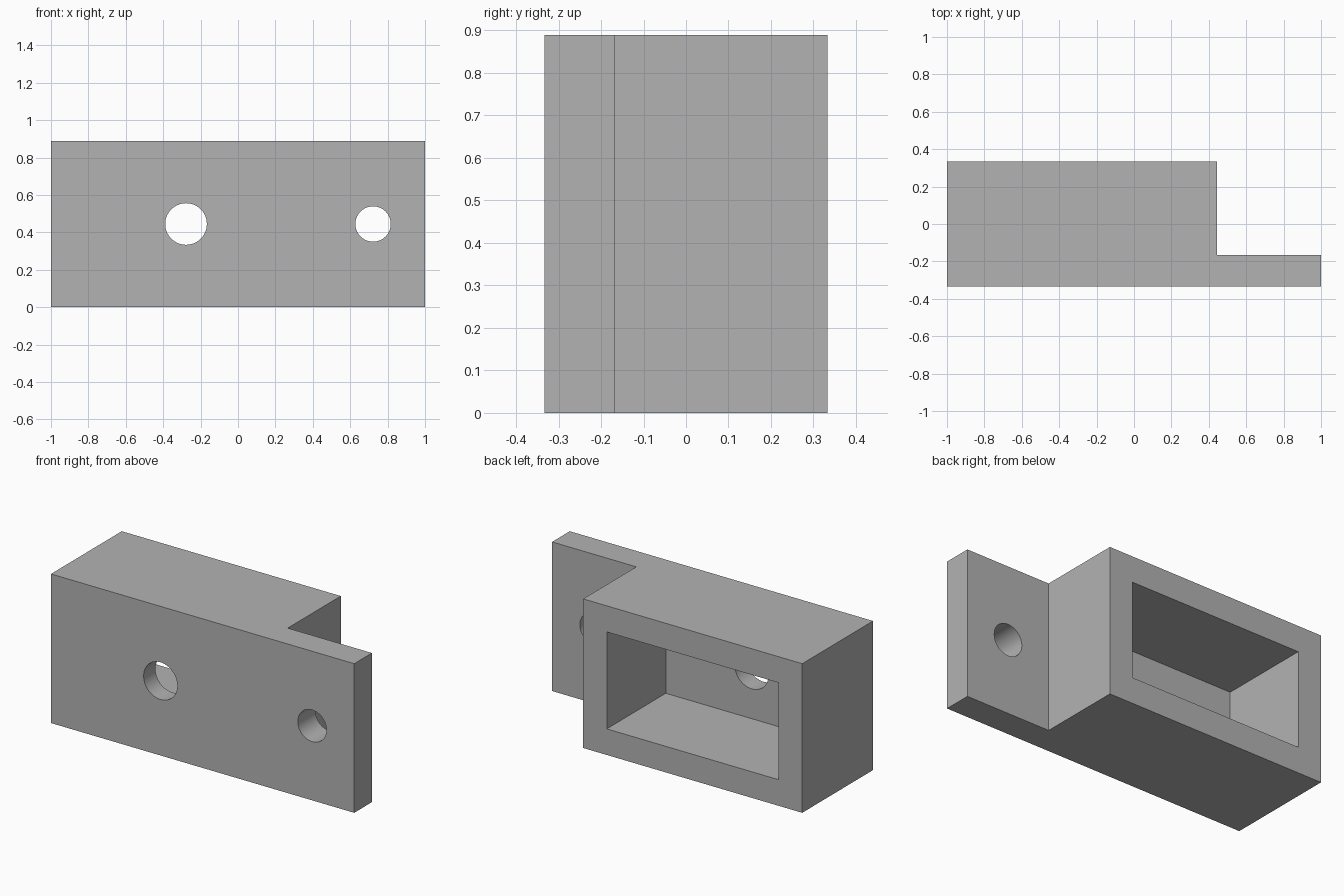
import bpy
import bmesh
import math
from mathutils import Matrix, Vector

if "Cube" in bpy.data.objects:
    bpy.data.objects.remove(bpy.data.objects["Cube"], do_unlink=True)

U = 2 / 36                      # one design unit; the part is 36 units long
LENGTH, DEPTH, HEIGHT = 36 * U, 12 * U, 16 * U
BOX_LENGTH, TAB = 26 * U, 3 * U
RIM, FLOOR = 2.8 * U, 2 * U
x0, x1, y0, y1 = -LENGTH / 2, LENGTH / 2, -DEPTH / 2, DEPTH / 2
box_end = x0 + BOX_LENGTH

grey = bpy.data.materials.new("plain grey")
grey.use_nodes = True
colour = (0.45, 0.45, 0.45, 1)
grey.diffuse_color = colour
grey.node_tree.nodes["Principled BSDF"].inputs["Base Color"].default_value = colour


def make_object(name, bm):
    bmesh.ops.recalc_face_normals(bm, faces=bm.faces)
    mesh = bpy.data.meshes.new(name)
    bm.to_mesh(mesh)
    bm.free()
    mesh.materials.append(grey)
    obj = bpy.data.objects.new(name, mesh)
    bpy.context.collection.objects.link(obj)
    return obj


def box_cutter(name, low, high):
    low, high = Vector(low), Vector(high)
    bm = bmesh.new()
    bmesh.ops.create_cube(bm, size=1, matrix=Matrix.Translation((low + high) / 2)
                          @ Matrix.Diagonal((*(high - low), 1)))
    return make_object(name, bm)


def hole_cutter(name, x, radius):
    bm = bmesh.new()
    bmesh.ops.create_cone(bm, cap_ends=True, segments=64, radius1=radius,
                          radius2=radius, depth=DEPTH * 2,
                          matrix=Matrix.Translation((x, 0, HEIGHT / 2))
                          @ Matrix.Rotation(math.pi / 2, 4, 'X'))
    return make_object(name, bm)


# Housing and mounting tab: one L-shaped profile extruded upward
bm = bmesh.new()
profile = [(x0, y0), (x1, y0), (x1, y0 + TAB), (box_end, y0 + TAB),
           (box_end, y1), (x0, y1)]
base = bm.faces.new([bm.verts.new((x, y, 0)) for x, y in profile])
top = bmesh.ops.extrude_face_region(bm, geom=[base])["geom"]
bmesh.ops.translate(bm, vec=(0, 0, HEIGHT),
                    verts=[v for v in top if isinstance(v, bmesh.types.BMVert)])
housing = make_object("bracket_housing", bm)

# Rear pocket, housing hole and tab screw hole
cutters = [
    box_cutter("pocket_cutter", (x0 + RIM, y0 + FLOOR, RIM),
               (box_end - RIM, y1 + U, HEIGHT - RIM)),
    hole_cutter("housing_hole_cutter", x0 + BOX_LENGTH / 2, 2 * U),
    hole_cutter("tab_hole_cutter", (box_end + x1) / 2, 1.7 * U),
]

bpy.ops.object.select_all(action='DESELECT')
bpy.context.view_layer.objects.active = housing
housing.select_set(True)
for cutter in cutters:
    cutter.hide_render = True
    cut = housing.modifiers.new(cutter.name, 'BOOLEAN')
    cut.operation = 'DIFFERENCE'
    cut.solver = 'EXACT'
    cut.object = cutter
    bpy.ops.object.modifier_apply(modifier=cut.name)
    bpy.data.objects.remove(cutter, do_unlink=True)

# Smooth hole walls, crisp edges elsewhere
bpy.ops.object.shade_smooth_by_angle(angle=math.radians(30))
